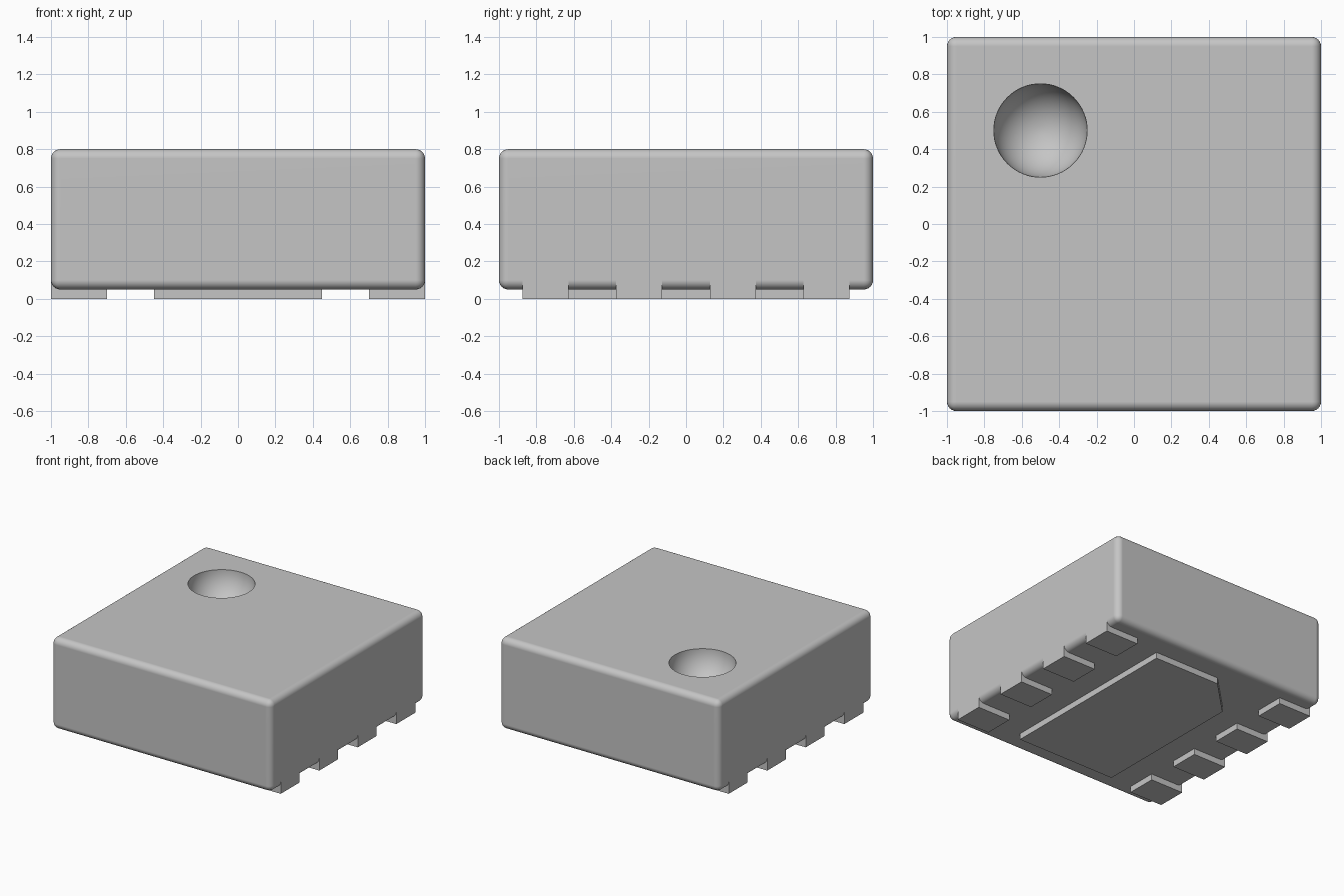
import bpy, bmesh, math

default = bpy.data.objects.get("Cube")
if default:
    bpy.data.objects.remove(default, do_unlink=True)

# One plain grey for the whole package
grey = bpy.data.materials.new("light grey")
grey.use_nodes = True
colour = (0.56, 0.56, 0.56, 1.0)
grey.diffuse_color = colour
grey.node_tree.nodes["Principled BSDF"].inputs["Base Color"].default_value = colour


def make_object(name, bm):
    bmesh.ops.recalc_face_normals(bm, faces=bm.faces[:])
    mesh = bpy.data.meshes.new(name)
    bm.to_mesh(mesh)
    bm.free()
    mesh.materials.append(grey)
    obj = bpy.data.objects.new(name, mesh)
    bpy.context.collection.objects.link(obj)
    return obj


def prism(name, outline, z0, z1):
    """Extrude a flat outline from z0 up to z1."""
    bm = bmesh.new()
    base = bm.faces.new([bm.verts.new((x, y, z0)) for x, y in outline])
    new = bmesh.ops.extrude_face_region(bm, geom=[base])["geom"]
    top = [v for v in new if isinstance(v, bmesh.types.BMVert)]
    bmesh.ops.translate(bm, verts=top, vec=(0, 0, z1 - z0))
    return make_object(name, bm)


# Body: block with rounded edges
body = prism("body", [(-1, -1), (1, -1), (1, 1), (-1, 1)], 0.05, 0.8)
bm = bmesh.new()
bm.from_mesh(body.data)
bmesh.ops.bevel(bm, geom=bm.edges[:], offset=0.05, segments=6,
                profile=0.5, affect='EDGES', clamp_overlap=True)
bm.to_mesh(body.data)
bm.free()

# Round marker dimple sunk into the top
bm = bmesh.new()
bmesh.ops.create_uvsphere(bm, u_segments=64, v_segments=31, radius=0.25)
bmesh.ops.translate(bm, verts=bm.verts[:], vec=(-0.5, 0.5, 0.8))
cutter = make_object("dimple_cutter", bm)
cutter.hide_render = True

bpy.ops.object.select_all(action='DESELECT')
body.select_set(True)
bpy.context.view_layer.objects.active = body
cut = body.modifiers.new("dimple", 'BOOLEAN')
cut.operation = 'DIFFERENCE'
cut.solver = 'EXACT'
cut.object = cutter
bpy.ops.object.modifier_apply(modifier=cut.name)
bpy.data.objects.remove(cutter, do_unlink=True)

# Smooth rounded edges and dimple, crisp rim, flat sides
bpy.ops.object.shade_smooth_by_angle(angle=math.radians(30))
flat = body.modifiers.new("flat sides", 'WEIGHTED_NORMAL')
flat.keep_sharp = True

# Contact pads: four along each side, flush with the body wall
for side, s in (("left", 1), ("right", -1)):
    for i in range(4):
        y = -0.75 + 0.5 * i
        prism(f"{side}_contact_pad_{i + 1}",
              [(0.7 * s, y - 0.123), (s, y - 0.123),
               (s, y + 0.123), (0.7 * s, y + 0.123)], 0, 0.1)

# Large centre pad with one clipped corner beneath the dimple
prism("centre_pad",
      [(-0.45, -0.8), (0.45, -0.8), (0.45, 0.8), (-0.15, 0.8), (-0.45, 0.5)],
      0, 0.07)
